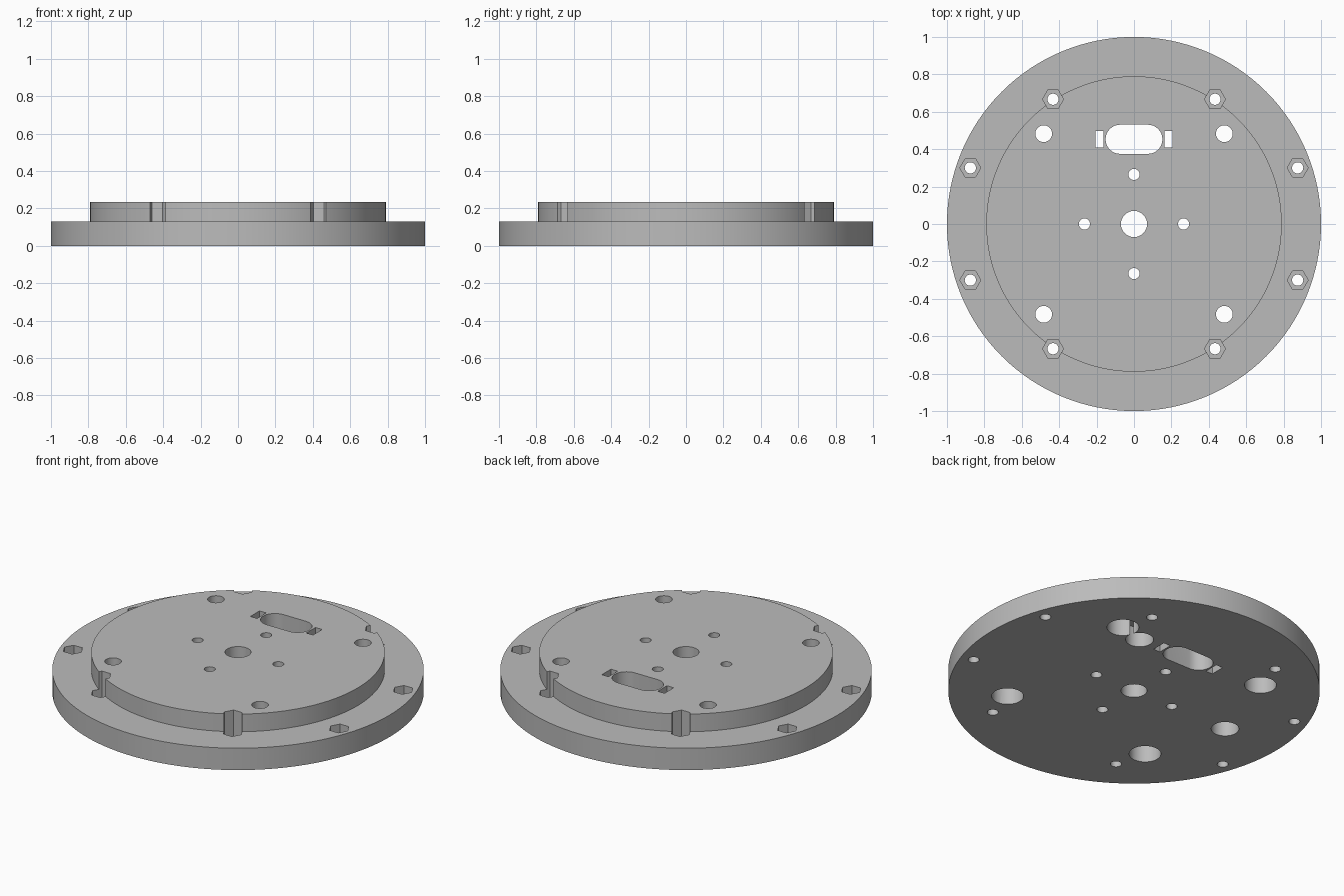
import bpy, bmesh, math
from mathutils import Matrix

if "Cube" in bpy.data.objects:
    bpy.data.objects.remove(bpy.data.objects["Cube"], do_unlink=True)

BASE_TOP, TOP = 0.13, 0.235

grey = bpy.data.materials.new("plain grey")
grey.use_nodes = True
grey.diffuse_color = (0.5, 0.5, 0.5, 1)
grey.node_tree.nodes["Principled BSDF"].inputs["Base Color"].default_value = (0.5, 0.5, 0.5, 1)


def make_object(name, bm):
    bmesh.ops.recalc_face_normals(bm, faces=bm.faces)
    mesh = bpy.data.meshes.new(name)
    bm.to_mesh(mesh)
    bm.free()
    mesh.materials.append(grey)
    obj = bpy.data.objects.new(name, mesh)
    bpy.context.collection.objects.link(obj)
    return obj


def add_prism(bm, outline, z0, z1):
    face = bm.faces.new([bm.verts.new((x, y, z0)) for x, y in outline])
    result = bmesh.ops.extrude_face_region(bm, geom=[face])
    moved = [v for v in result["geom"] if isinstance(v, bmesh.types.BMVert)]
    bmesh.ops.translate(bm, verts=moved, vec=(0, 0, z1 - z0))


def circle(x, y, r, n=32):
    return [(x + r * math.cos(math.tau * i / n), y + r * math.sin(math.tau * i / n))
            for i in range(n)]


def capsule(y, half, r, n=16):
    ends = []
    for side, start in ((1, -math.pi / 2), (-1, math.pi / 2)):
        for i in range(n + 1):
            a = start + math.pi * i / n
            ends.append((side * half + r * math.cos(a), y + r * math.sin(a)))
    return ends


def rectangle(x, y, w, h):
    return [(x + sx * w / 2, y + sy * h / 2) for sx, sy in ((-1, -1), (1, -1), (1, 1), (-1, 1))]


def mirrored(x, y):
    return [(sx * x, sy * y) for sx in (-1, 1) for sy in (-1, 1)]


# stepped disc: wide base with a raised round deck
bm = bmesh.new()
profile = [(0, 0), (1, 0), (1, BASE_TOP), (0.79, BASE_TOP), (0.79, TOP), (0, TOP)]
STEPS = 128
rings = []
for r, z in profile[1:-1]:
    rings.append([bm.verts.new((x, y, z)) for x, y in circle(0, 0, r, STEPS)])
for low, high in zip(rings, rings[1:]):
    for i in range(STEPS):
        j = (i + 1) % STEPS
        bm.faces.new((low[i], low[j], high[j], high[i]))
bm.faces.new(rings[0])
bm.faces.new(rings[-1])
body = make_object("stepped_mounting_disc", bm)

corners = mirrored(0.483, 0.483)
nuts = mirrored(0.875, 0.3) + mirrored(0.433, 0.667)

# holes that run right through
through = [circle(0, 0, 0.07, 48), capsule(0.453, 0.074, 0.078)]
through += [circle(x, y, 0.03) for x, y in ((0.265, 0), (-0.265, 0), (0, 0.265), (0, -0.265))]
through += [circle(x, y, 0.045) for x, y in corners]
through += [circle(x, y, 0.03) for x, y in nuts]
through += [rectangle(side * 0.184, 0.453, 0.044, 0.086) for side in (-1, 1)]

# hexagonal nut pockets, screw counterbores and blind pockets underneath
hexes = [circle(x, y, 0.056, 6) for x, y in nuts]
bores = [circle(x, y, 0.086) for x, y in corners]
blind = [circle(-0.64, 0, 0.075), circle(0.33, 0.44, 0.075)]

for name, outlines, z0, z1 in (("through_holes", through, -0.1, 0.4),
                               ("nut_pockets", hexes, 0.07, 0.4),
                               ("screw_counterbores", bores, -0.1, 0.1),
                               ("blind_pockets", blind, -0.1, 0.12)):
    bm = bmesh.new()
    for outline in outlines:
        add_prism(bm, outline, z0, z1)
    cutter = make_object(name, bm)
    cutter.hide_render = True
    mod = body.modifiers.new(name, "BOOLEAN")
    mod.operation = "DIFFERENCE"
    mod.solver = "EXACT"
    mod.object = cutter
    bpy.context.view_layer.objects.active = body
    bpy.ops.object.modifier_apply(modifier=mod.name)
    bpy.data.objects.remove(cutter, do_unlink=True)

# smooth round walls, crisp edges
bpy.ops.object.select_all(action="DESELECT")
body.select_set(True)
bpy.context.view_layer.objects.active = body
bpy.ops.object.shade_smooth_by_angle(angle=math.radians(30))
